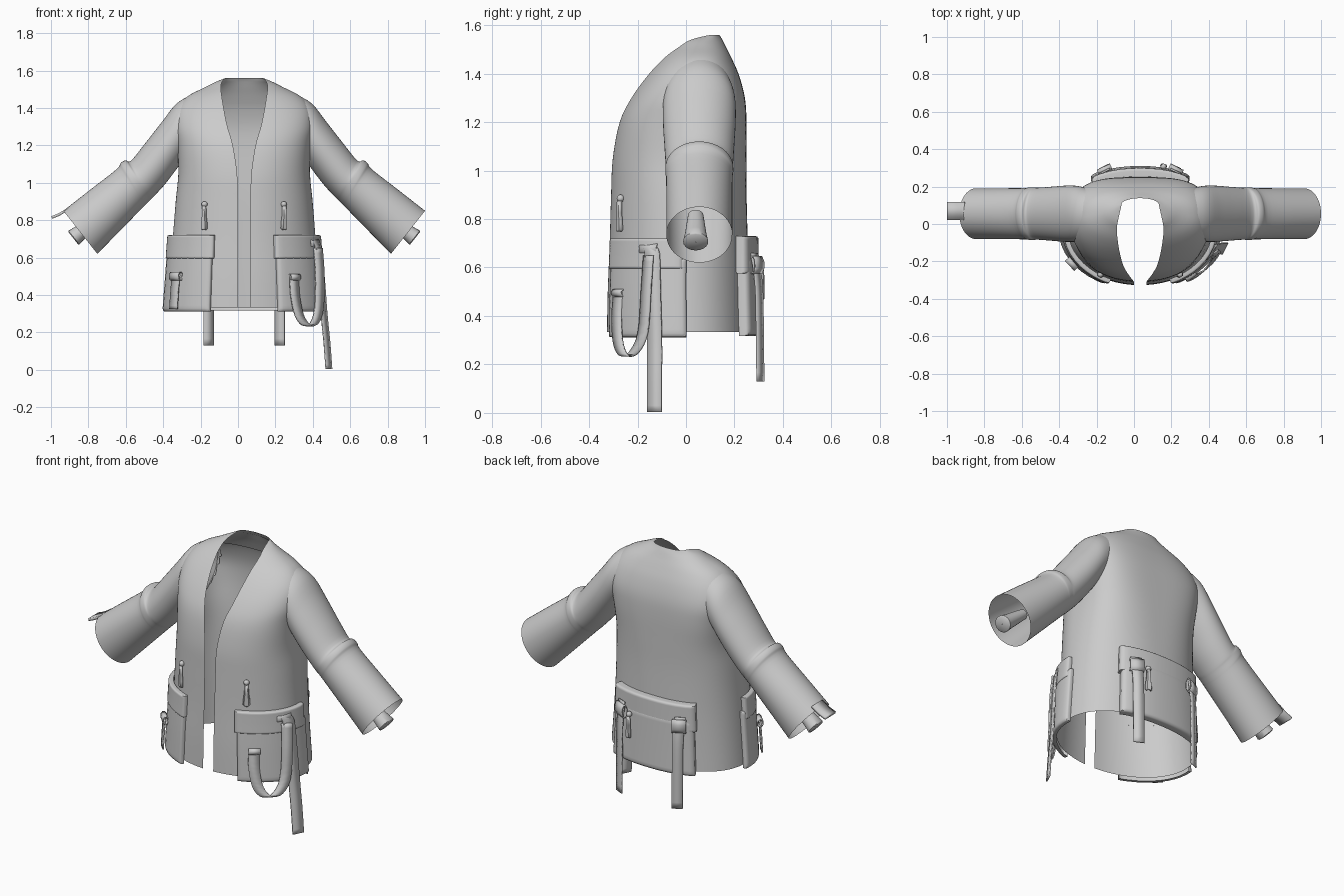
import bpy, math
from mathutils import Vector

if "Cube" in bpy.data.objects:
    bpy.data.objects.remove(bpy.data.objects["Cube"])

CX = 0.033   # jacket centre line
fabric = bpy.data.materials.new("grey fabric")
fabric.diffuse_color = (0.6, 0.6, 0.6, 1)
fabric.use_nodes = True
fabric.node_tree.nodes["Principled BSDF"].inputs["Base Color"].default_value = fabric.diffuse_color

# torso rings: z, half width, front y, back y, half gap of the opening, front and back squareness
RINGS = [(.333, .41, -.327, .265, .033, 2, 2.3), (.5, .397, -.324, .26, .033, 2, 2.3),
         (.7, .382, -.316, .255, .033, 2, 2.35), (.9, .366, -.31, .25, .034, 2.1, 2.6),
         (1.05, .352, -.303, .25, .038, 2.25, 3), (1.2, .358, -.275, .25, .06, 2.4, 3.5),
         (1.3, .372, -.228, .243, .088, 2.4, 3.4), (1.39, .36, -.165, .22, .106, 2.3, 2.9),
         (1.46, .305, -.105, .19, .118, 2.1, 2.5), (1.51, .21, -.05, .165, .125, 2, 2.2),
         (1.54, .15, -.01, .15, .118, 2, 2), (1.56, .1, .07, .138, .1, 2, 2)]


def smooth_rows(rows, n):
    """Catmull-Rom through rows of numbers."""
    out = []
    for i in range(len(rows) - 1):
        a, b, c, d = rows[max(i - 1, 0)], rows[i], rows[i + 1], rows[min(i + 2, len(rows) - 1)]
        for k in range(n):
            t = k / n
            out.append([q + .5 * t * (r - p + t * (2*p - 5*q + 4*r - s + t * (3*(q - r) + s - p)))
                        for p, q, r, s in zip(a, b, c, d)])
    return out + [list(rows[-1])]


DENSE = smooth_rows(RINGS, 4)


def ring_at(z):
    for a, b in zip(DENSE, DENSE[1:]):
        if z <= b[0]:
            f = max(0, (z - a[0]) / (b[0] - a[0]))
            return [z] + [p + (q - p) * f for p, q in zip(a[1:], b[1:])]
    return DENSE[-1]


def body(t, ring, off=0):
    """Point on the torso; t = 0 front, pi/2 right side, pi back."""
    z, hw, yf, yb, _, nf, nb = ring
    b = (yb - yf) / 2
    s, c = math.sin(t), -math.cos(t)
    e = nf if c < 0 else nb
    r = (abs(s) ** e + abs(c) ** e) ** (-1 / e)
    n = Vector((math.copysign(abs(s) ** (e - 1), s) / hw, math.copysign(abs(c) ** (e - 1), c) / b, 0))
    return Vector((hw * s * r, (yf + yb) / 2 + b * c * r, z)) + n.normalized() * off


def inside_torso(p):
    if p[2] > 1.55:
        return False
    _, hw, yf, yb, _, nf, nb = ring_at(p[2])
    y = (p[1] - (yf + yb) / 2) * 2 / (yb - yf)
    e = nf if y < 0 else nb
    return abs(p[0] / hw) ** e + abs(y) ** e < .97


def grid(name, rows, solid=0, wrap=False, angle=50, trim=False):
    nc = len(rows[0])
    flat = [p for r in rows for p in r]
    faces = [(i*nc + j, i*nc + (j+1) % nc, (i+1)*nc + (j+1) % nc, (i+1)*nc + j)
             for i in range(len(rows) - 1) for j in range(nc if wrap else nc - 1)]
    if trim:   # drop faces hidden within the torso
        faces = [f for f in faces if not all(inside_torso(flat[v]) for v in f)]
    me = bpy.data.meshes.new(name)
    me.from_pydata([(p[0] + CX, p[1], p[2]) for p in flat], [], faces)
    me.materials.append(fabric)
    ob = bpy.data.objects.new(name, me)
    bpy.context.collection.objects.link(ob)
    if solid:
        m = ob.modifiers.new("thickness", 'SOLIDIFY')
        m.thickness, m.offset = solid, 0
    bpy.ops.object.select_all(action='DESELECT')
    ob.select_set(True)
    bpy.context.view_layer.objects.active = ob
    bpy.ops.object.shade_smooth_by_angle(angle=math.radians(angle))
    return ob


# torso shell, open at the front
rows = []
for r in DENSE:
    t0 = math.asin(min(1, r[4] / r[1]))
    rows.append([body(t0 + (2*math.pi - 2*t0) * j / 96, r) for j in range(97)])
grid("torso", rows)

# facing inside the back of the neck
grid("neck_facing", [[body(math.pi + a * .1, ring_at(1.42 + .0135 * i), -.006) for a in range(-12, 13)]
                     for i in range(10)])

# sleeves: top x, top z, bottom x, bottom z, half depth
SLEEVE = [(.27, 1.475, .25, 1.2, .13), (.36, 1.425, .305, 1.15, .148), (.44, 1.325, .36, 1.075, .15),
          (.53, 1.21, .425, .99, .144), (.605, 1.118, .485, .925, .139), (.635, 1.12, .505, .905, .14),
          (.66, 1.105, .525, .885, .14), (.685, 1.07, .545, .865, .137), (.82, .965, .66, .747, .136),
          (.967, .85, .785, .62, .136)]
for side, s in (("right", 1), ("left", -1)):
    rows = []
    for tx, tz, bx, bz, d in smooth_rows(SLEEVE, 4):
        row = []
        for k in range(48):
            a = 2 * math.pi * k / 48
            f = .5 + .5 * math.cos(a)
            row.append((s * (bx + (tx - bx) * f), .055 + d * math.sin(a) * s, bz + (tz - bz) * f))
        rows.append(row)
    grid(side + "_sleeve", rows, wrap=True, trim=True)
    # small tube inside the cuff
    ax, up = Vector((.785, 0, -.62)), Vector((.62, 0, .785))
    rows = []
    for dist, rad in ((-.13, .032), (0, .045), (.045, .052), (.05, .047), (.05, .001)):
        c = Vector((.875, .04, .735)) + ax * dist
        ring = [c + up * rad * .9 * math.cos(k * math.pi / 10) + Vector((0, rad * math.sin(k * math.pi / 10), 0))
                for k in range(20)]
        rows.append([(s * p.x, p.y, p.z) for p in ring])
    grid(side + "_cuff_tube", rows, wrap=True)

EDGE = [0, .001, .012, .05] + [.1 * i for i in range(1, 10)] + [.95, .988, .999, 1]


def puff(e):
    e = min(e, 1 - e)
    return 0 if e <= 0 else .65 if e < .005 else .88 if e < .03 else 1


def pad(name, t0, t1, z0, z1, off, base=0):
    """Padded patch that follows the torso."""
    grid(name, [[body(t0 + (t1 - t0) * u, ring_at(z0 + (z1 - z0) * v), base + off * min(puff(u), puff(v)))
                 for u in EDGE] for v in EDGE])


# pockets with flaps
for side, s in (("right", 1), ("left", -1)):
    pad(side + "_pocket", s * .45, s * 1.68, .312, .64, .026)
    pad(side + "_pocket_flap", s * .42, s * 1.63, .595, .72, .026, .004)
pad("back_pocket", math.pi - .63, math.pi + .63, .318, .64, .045)
pad("back_pocket_flap", math.pi - .66, math.pi + .66, .575, .73, .044)


def ribbon(name, pts, width, thick=.008):
    w = Vector(width) / 2
    P = [Vector(p) for p in smooth_rows(pts, 4)]
    grid(name, [[p - w, p + w] for p in P], thick, angle=40)


def buckle(name, c, width, tall):
    """Rounded loop around a strap."""
    c, w = Vector(c), Vector(width)
    n = Vector((w.y, -w.x, 0)).normalized()
    rows = []
    for f in (-.5, .5):
        rows.append([c + w * f + n * .016 * math.cos(a) + Vector((0, 0, tall / 2 * math.sin(a)))
                     for a in [math.pi * (k + .5) / 4 for k in range(8)]])
    grid(name, rows, .006, wrap=True, angle=30)


def zip_pull(name, x, y, z, turn):
    """Knob with a flared tab hanging below it, turned about z."""
    c = Vector((x, y, z))
    rows = [[c + .016 * Vector((math.sin(a) * math.cos(b), math.sin(a) * math.sin(b), math.cos(a)))
             for b in [k * math.pi / 6 for k in range(12)]]
            for a in [.01 + i * (math.pi - .02) / 8 for i in range(9)]]
    grid(name + "_knob", rows, wrap=True)
    e = Vector((math.cos(turn), math.sin(turn), 0))
    n = Vector((e.y, -e.x, 0)) * .012
    rows = []
    for d, hw in ((.01, .008), (.06, .01), (.1, .016), (.128, .018), (.135, .01)):
        p = c - Vector((0, 0, d))
        rows.append([p - e * hw, p - e * hw * .6 + n, p + e * hw * .6 + n, p + e * hw])
    grid(name + "_tab", rows, .006)


for side, s in (("right", 1), ("left", -1)):
    zip_pull(side + "_zip_pull", s * .212, -.27, .885, s * .55)
    # hanging back straps
    ribbon(side + "_back_strap", [(s * .19, .28, .66), (s * .19, .292, .6), (s * .19, .302, .5),
                                  (s * .19, .305, .33), (s * .19, .307, .13)], (.054, -.026 * s, 0))
    buckle(side + "_back_buckle", (s * .19, .29, .61), (.07, -.034 * s, 0), .075)
zip_pull("back_zip_pull", .125, .307, .605, math.pi - .3)

# long strap and slack loop on the right pocket
ribbon("long_strap", [(.365, -.16, .69), (.395, -.14, .66), (.412, -.135, .5), (.427, -.13, .3),
                      (.442, -.13, .15), (.453, -.13, .004)], (.03, .06, 0))
buckle("right_buckle", (.368, -.15, .675), (.045, .07, 0), .045)
ribbon("slack_strap", [(.268, -.278, .5), (.272, -.286, .4), (.295, -.28, .29), (.335, -.255, .237),
                       (.375, -.215, .25), (.4, -.178, .33), (.405, -.165, .5), (.395, -.155, .65)],
       (.046, .038, 0))
buckle("slack_buckle", (.268, -.276, .495), (.05, .04, 0), .03)
# short strap on the left pocket
buckle("left_buckle", (-.365, -.212, .5), (.05, -.052, 0), .045)
ribbon("short_strap", [(-.365, -.215, .5), (-.372, -.215, .42), (-.378, -.215, .325)], (.04, -.042, 0))
# tab on the left cuff
ribbon("cuff_tab", [(-.94, .07, .862), (-.97, .07, .842), (-.995, .07, .828), (-1.029, .07, .814)],
       (0, .095, 0), .014)
